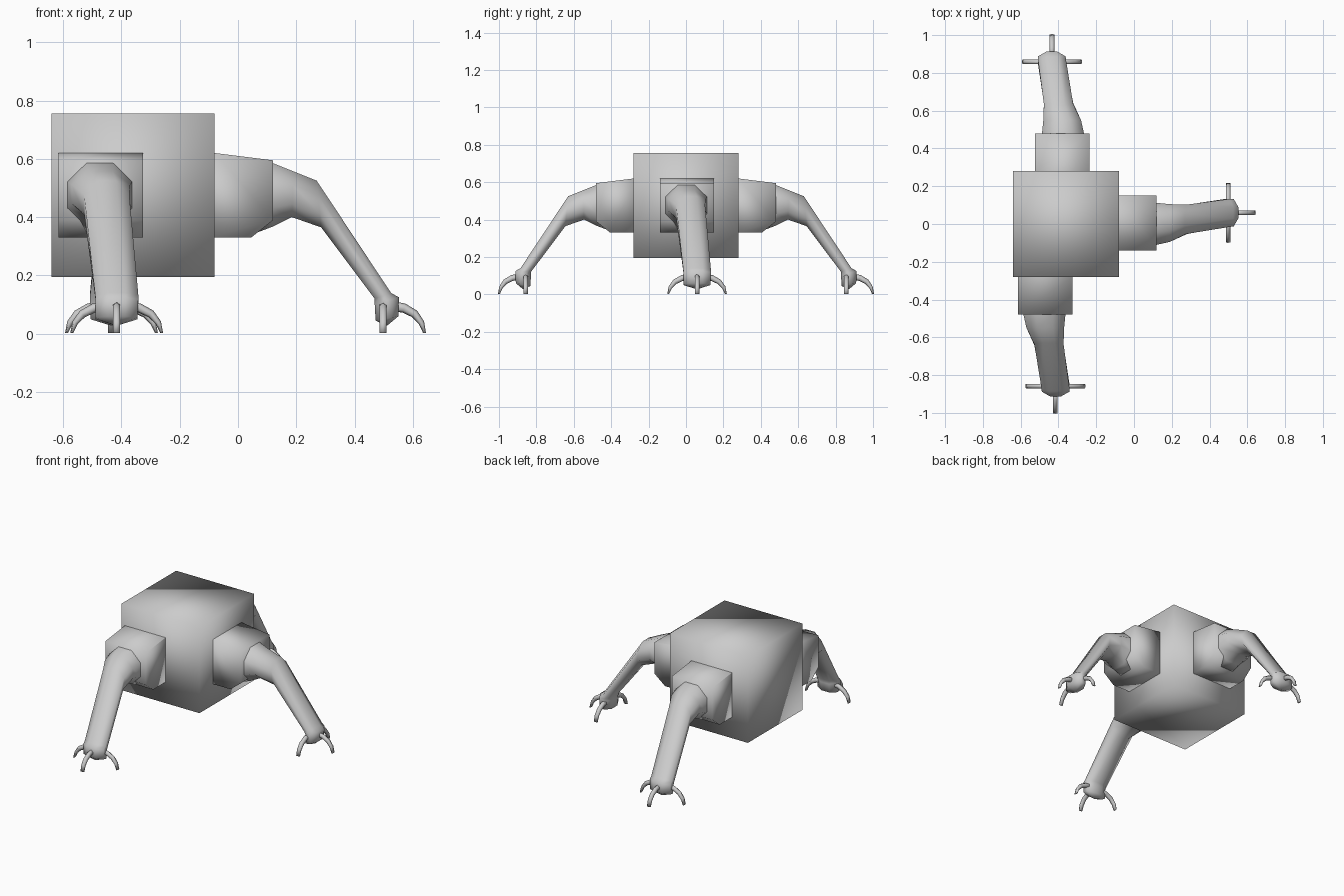
import bpy, bmesh, math
from mathutils import Matrix, Vector

if "Cube" in bpy.data.objects:
    bpy.data.objects.remove(bpy.data.objects["Cube"])


def finish(name, bm, matrix):
    bmesh.ops.recalc_face_normals(bm, faces=bm.faces)
    for f in bm.faces:
        f.smooth = True
    bm.transform(matrix)
    me = bpy.data.meshes.new(name)
    bm.to_mesh(me)
    bm.free()
    ob = bpy.data.objects.new(name, me)
    bpy.context.collection.objects.link(ob)
    return ob


def loft(bm, rings):
    """Skin closed rings of points and cap both ends."""
    vs = [[bm.verts.new(p) for p in r] for r in rings]
    n = len(vs[0])
    for a, b in zip(vs, vs[1:]):
        for i in range(n):
            j = (i + 1) % n
            bm.faces.new((a[i], a[j], b[j], b[i]))
    bm.faces.new(vs[0][::-1])
    bm.faces.new(vs[-1])


def leg_ring(outer, inner, v0, v1):
    """Octagon spanning an outer and inner profile point (u, z) and a width."""
    o, i = Vector((outer[0], 0, outer[1])), Vector((inner[0], 0, inner[1]))
    pts = []
    for k in range(8):
        a = math.radians(22.5 + 45 * k)
        c, s = (f(a) / math.cos(math.pi / 8) for f in (math.cos, math.sin))
        p = (o + i) / 2 + (o - i) / 2 * s
        p.y = (v0 + v1) / 2 + (v1 - v0) / 2 * c
        pts.append(p)
    return pts


# leg sections: outer point, inner point, width range
LEG = [((.16, .590), (.14, .345), -.115, .110),
       ((.20, .585), (.20, .368), -.115, .107),
       ((.27, .557), (.265, .400), -.100, .100),
       ((.35, .525), (.365, .365), -.058, .097),
       ((.605, .140), (.549, .120), -.020, .128),
       ((.632, .125), (.549, .100), -.018, .128),
       ((.630, .060), (.552, .045), -.018, .125)]
# shoulder side profile
SHOULDER = [(-.02, .33), (.125, .33), (.20, .39), (.20, .595), (0, .62), (-.02, .62)]
# claw path: reach, height, half thickness
CLAW = [(.03, .095, .018), (.075, .088, .016), (.112, .068, .014),
        (.136, .038, .010), (.147, .002, .005)]


def claw(name, matrix, stretch):
    bm = bmesh.new()
    pts = [Vector((r * stretch, 0, z)) for r, z, _ in CLAW]
    rings = []
    for i, p in enumerate(pts):
        t = (pts[min(i + 1, len(pts) - 1)] - pts[max(i - 1, 0)]).normalized()
        n = Vector((-t.z, 0, t.x))
        h, w = CLAW[i][2], .014
        if i == len(pts) - 1:
            n = Vector((1, 0, 0))
        rings.append([p + n * h * math.sin(a) + Vector((0, w * math.cos(a), 0))
                      for a in (math.radians(30 + 60 * k) for k in range(6))])
    loft(bm, rings)
    finish(name, bm, matrix)


# body cube
bm = bmesh.new()
bmesh.ops.create_cube(bm, size=.56)
finish("body", bm, Matrix.Translation((-.36, 0, .475)))

# three legs, each a rotated copy leaving one side of the body
for side, x, y, turn in (("right", -.08, .005, 0),
                         ("back", -.38, .28, 90),
                         ("front", -.47, -.28, -90)):
    m = Matrix.Translation((x, y, 0)) @ Matrix.Rotation(math.radians(turn), 4, 'Z')
    bm = bmesh.new()
    loft(bm, [[(u, v, z) for u, z in SHOULDER] for v in (-.145, .145)])
    finish(side + "_shoulder", bm, m)

    bm = bmesh.new()
    loft(bm, [leg_ring(*r) for r in LEG])
    # blunt point under the foot
    bm.faces.ensure_lookup_table()
    bmesh.ops.poke(bm, faces=[bm.faces[-1]], offset=0)
    bm.verts.ensure_lookup_table()
    bm.verts[-1].co.z -= .025
    finish(side + "_leg", bm, m)

    # one claw ahead and one to each side
    for label, u, a, s in (("outer", .576, 0, .98), ("left", .578, 90, 1.05),
                           ("right", .578, -90, 1.05)):
        claw(f"{side}_{label}_claw", m @ Matrix.Translation((u, .054, 0))
             @ Matrix.Rotation(math.radians(a), 4, 'Z'), s)
